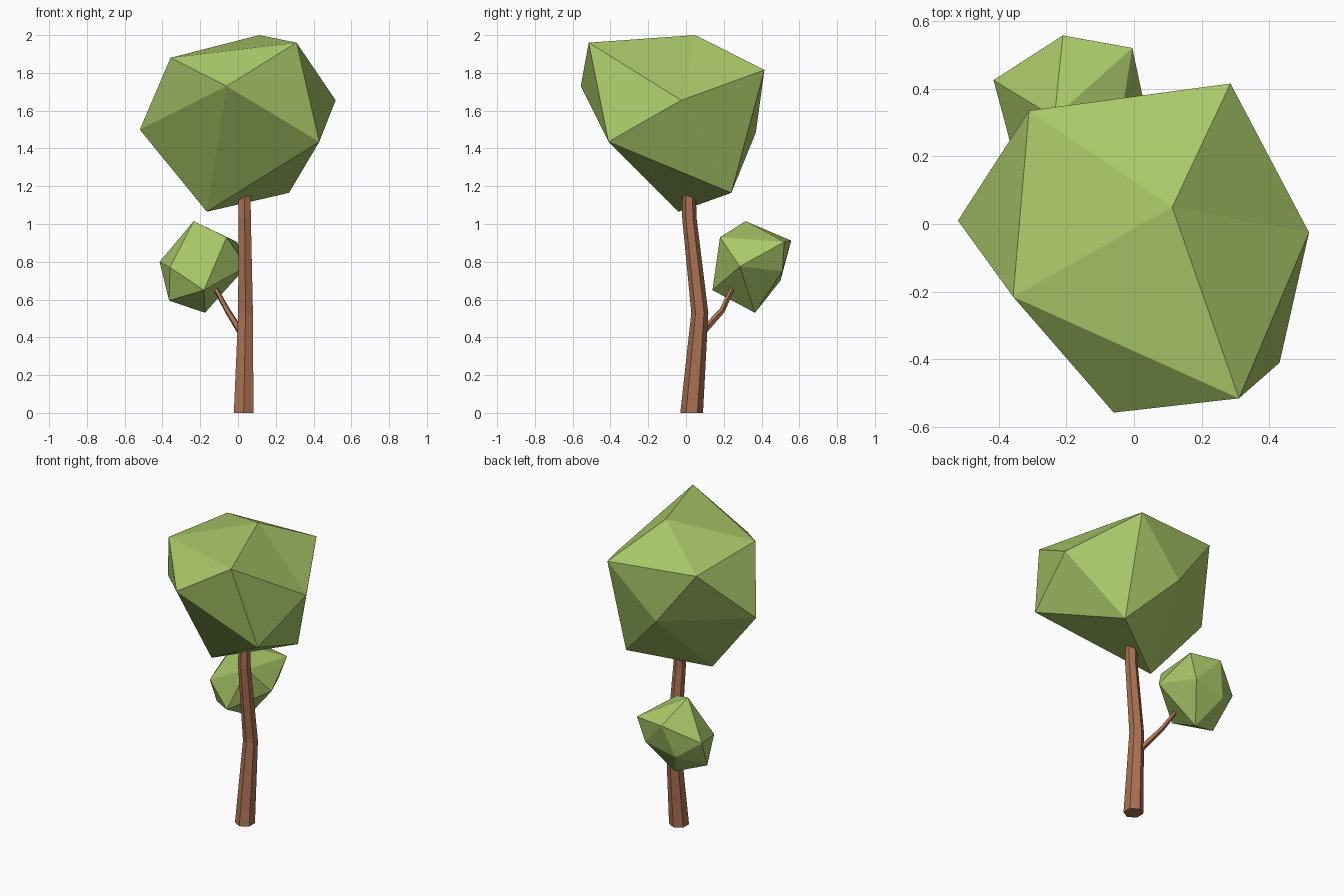
import bpy, bmesh, math
from mathutils import Vector

if "Cube" in bpy.data.objects:
    bpy.data.objects.remove(bpy.data.objects["Cube"])


def material(name, rgb):
    m = bpy.data.materials.new(name)
    m.diffuse_color = (*rgb, 1)
    m.use_nodes = True
    m.node_tree.nodes["Principled BSDF"].inputs["Base Color"].default_value = m.diffuse_color
    return m


leaf = material("leaf green", (0.40, 0.58, 0.14))
bark = material("bark brown", (0.40, 0.165, 0.085))


def finish(name, bm, mat):
    bmesh.ops.recalc_face_normals(bm, faces=bm.faces[:])
    mesh = bpy.data.meshes.new(name)
    bm.to_mesh(mesh)
    bm.free()
    mesh.materials.append(mat)
    bpy.context.collection.objects.link(bpy.data.objects.new(name, mesh))


def crown(name, top, upper, lower, bottom):
    """Uneven icosahedron: top point, two rings of five, bottom point."""
    bm = bmesh.new()
    t, b = bm.verts.new(top), bm.verts.new(bottom)
    u = [bm.verts.new(p) for p in upper]
    w = [bm.verts.new(p) for p in lower]
    for i in range(5):
        j = (i + 1) % 5
        for tri in ((t, u[i], u[j]), (u[i], w[i], u[j]),
                    (u[j], w[i], w[j]), (b, w[j], w[i])):
            bm.faces.new(tri)
    finish(name, bm, leaf)


def limb(name, path, sides, level):
    """Tapered faceted tube through (x, y, z, radius) points."""
    bm = bmesh.new()
    pts = [Vector(p[:3]) for p in path]
    rings = []
    for i, c in enumerate(pts):
        d = pts[min(i + 1, len(pts) - 1)] - pts[max(i - 1, 0)]
        d = Vector((0, 0, 1)) if level else d.normalized()
        side = Vector((0, 1, 0)).cross(d).normalized()
        fwd = d.cross(side)
        ring = []
        for k in range(sides):
            a = 2 * math.pi * k / sides
            ring.append(bm.verts.new(c + path[i][3] * (side * math.sin(a) + fwd * math.cos(a))))
        rings.append(ring)
    for r, s in zip(rings, rings[1:]):
        for k in range(sides):
            n = (k + 1) % sides
            bm.faces.new((r[k], r[n], s[n], s[k]))
    bm.faces.new(rings[0])
    bm.faces.new(rings[-1])
    finish(name, bm, bark)


# Main and side foliage; lower[i] sits between upper[i] and upper[i + 1]
crown("main_crown", (0.113, 0.05, 2.0),
      [(0.285, 0.415, 1.815), (0.517, -0.025, 1.655), (0.31, -0.515, 1.96),
       (-0.357, -0.215, 1.88), (-0.31, 0.335, 1.843)],
      [(0.27, 0.24, 1.165), (0.43, -0.41, 1.435), (-0.06, -0.557, 1.73),
       (-0.52, 0.01, 1.5), (-0.04, 0.37, 1.485)],
      (-0.165, -0.04, 1.065))
crown("side_crown", (-0.235, 0.315, 1.015),
      [(-0.36, 0.22, 0.77), (-0.06, 0.18, 0.93), (-0.005, 0.52, 0.905),
       (-0.21, 0.557, 0.912), (-0.415, 0.425, 0.80)],
      [(-0.18, 0.14, 0.65), (0.045, 0.285, 0.775), (-0.06, 0.51, 0.75),
       (-0.273, 0.50, 0.70), (-0.365, 0.30, 0.595)],
      (-0.175, 0.365, 0.53))

# Bent trunk and the small branch
limb("trunk", [(0.03, 0.03, 0, 0.06), (0.04, 0.073, 0.53, 0.045),
               (0.035, 0.017, 1.04, 0.038), (0.035, 0.017, 1.18, 0.036)], 6, True)
limb("branch", [(0.02, 0.08, 0.42, 0.02), (-0.055, 0.19, 0.54, 0.016),
                (-0.115, 0.24, 0.65, 0.013), (-0.125, 0.25, 0.675, 0.012)], 5, False)
